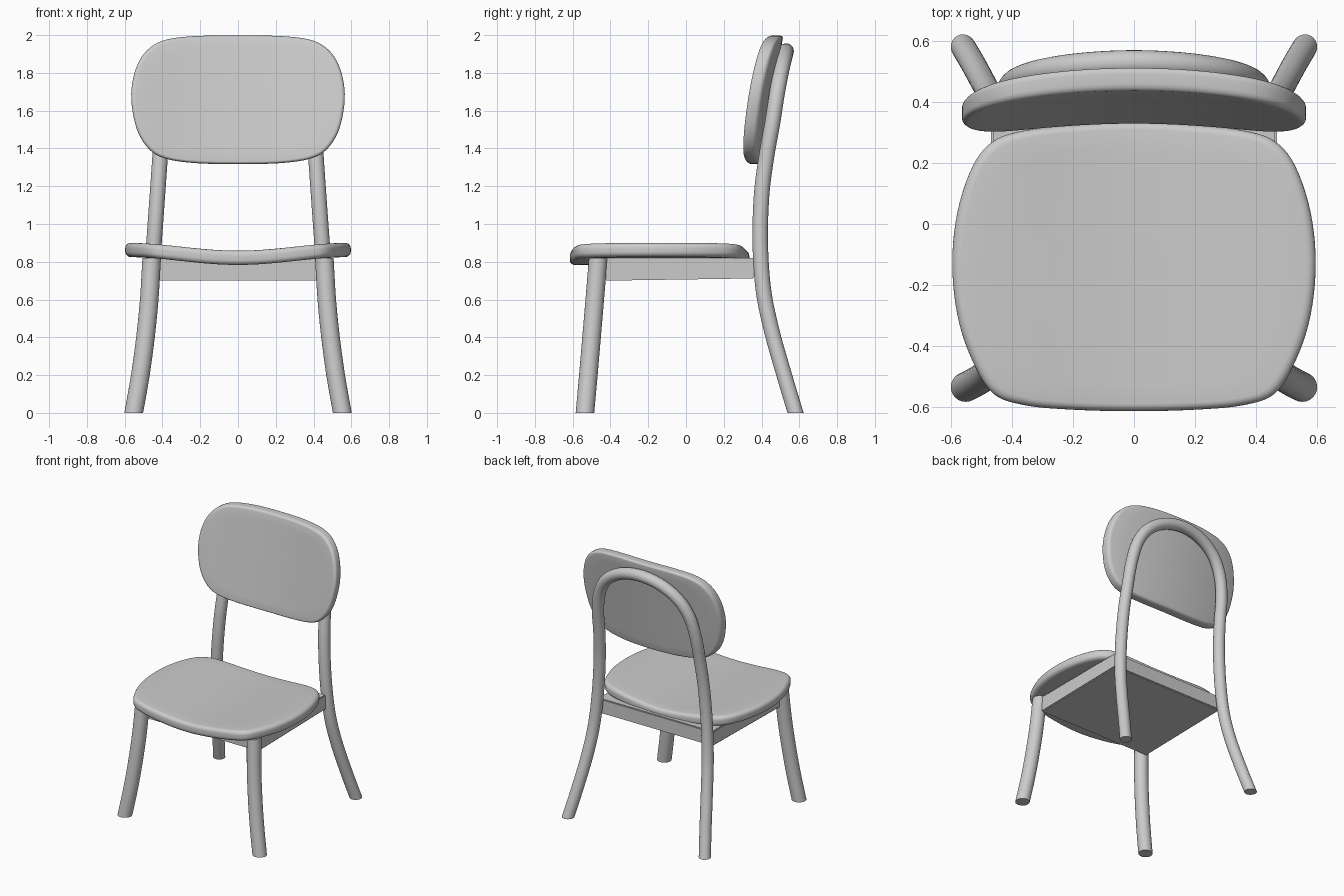
import bpy, bmesh, math
from mathutils import Vector

if "Cube" in bpy.data.objects:
    bpy.data.objects.remove(bpy.data.objects["Cube"])


def finish(name, bm):
    bmesh.ops.recalc_face_normals(bm, faces=bm.faces)
    me = bpy.data.meshes.new(name)
    bm.to_mesh(me)
    bm.free()
    ob = bpy.data.objects.new(name, me)
    bpy.context.collection.objects.link(ob)
    bpy.ops.object.select_all(action='DESELECT')
    ob.select_set(True)
    bpy.context.view_layer.objects.active = ob
    bpy.ops.object.shade_smooth_by_angle(angle=math.radians(40))
    return ob


def spline(pts, steps, closed=False):
    """Catmull-Rom curve through the points."""
    p = [Vector(q) for q in pts]
    n = len(p)
    out = []
    for i in range(n if closed else n - 1):
        if closed:
            a, b, c, d = (p[(i + k) % n] for k in (-1, 0, 1, 2))
        else:
            b, c = p[i], p[i + 1]
            a = p[i - 1] if i else 2 * b - c
            d = p[i + 2] if i + 2 < n else 2 * c - b
        for s in range(steps):
            t = s / steps
            out.append(0.5 * (2 * b + (c - a) * t + (2 * a - 5 * b + 4 * c - d) * t * t
                              + (3 * b - a - 3 * c + d) * t ** 3))
    if not closed:
        out.append(p[-1])
    return out


def skin(bm, rings):
    for r0, r1 in zip(rings, rings[1:]):
        for i in range(len(r0)):
            j = (i + 1) % len(r0)
            bm.faces.new((r0[i], r0[j], r1[j], r1[i]))


def tube(name, pts, radius, steps=6, sides=24):
    path = spline(pts, steps)
    bm = bmesh.new()
    rings = []
    for i, c in enumerate(path):
        end = i in (0, len(path) - 1)
        t = (path[min(i + 1, len(path) - 1)] - path[max(i - 1, 0)]).normalized()
        a = t.cross(Vector((0, 1, 0))).normalized()
        b = a.cross(t)
        ring = []
        for k in range(sides):
            ang = 2 * math.pi * k / sides
            v = c + radius * (a * math.cos(ang) + b * math.sin(ang))
            if end:  # cut the end level
                v += t * ((c.z - v.z) / t.z)
            ring.append(bm.verts.new(v))
        rings.append(ring)
    skin(bm, rings)
    bm.faces.new(rings[0])
    bm.faces.new(rings[-1])
    return finish(name, bm)


def panel(name, half, thick, r, warp):
    """Rounded-edge plate from a mirrored half outline, bent by warp(u, v, w)."""
    pts = half + [(-x, y) for x, y in half[-2:0:-1]]
    outline = spline(pts, 5, closed=True)
    mid = Vector((0, (half[0][1] + half[-1][1]) / 2))
    h = thick / 2
    arc = [(r * (1 - math.cos(a)), h - r + r * math.sin(a))
           for a in (math.pi / 2 * k / 5 for k in range(6))]
    flat = [(f * 0.5, h) for f in (0.2, 0.4, 0.6, 0.8, 0.95)]
    upper = arc + flat
    prof = [(i, -w) for i, w in reversed(upper)] + upper
    bm = bmesh.new()
    rings = []
    for inset, w in prof:
        ring = []
        for p in outline:
            d = p - mid
            q = mid + d * (1 - inset / 0.53)
            ring.append(bm.verts.new(warp(q.x, q.y, w)))
        rings.append(ring)
    skin(bm, rings)
    bm.faces.new(rings[0])
    bm.faces.new(rings[-1])
    return finish(name, bm)


# Seat: rounded plate dished across its width
panel("seat",
      [(0, -.615), (.2, -.61), (.36, -.595), (.465, -.555), (.535, -.44), (.58, -.3),
       (.597, -.13), (.58, .04), (.53, .19), (.465, .27), (.37, .305), (.2, .325), (0, .335)],
      0.075, 0.027,
      lambda u, v, w: (u, v, 0.821 + w + 0.021 * (1 - math.cos(math.pi * u / 0.6))))

# Backrest: rounded plate leaning back and wrapping forward at the sides
panel("backrest",
      [(0, 1.317), (.22, 1.322), (.38, 1.345), (.47, 1.395), (.535, 1.50), (.565, 1.66),
       (.548, 1.80), (.495, 1.905), (.40, 1.97), (.24, 1.994), (0, 1.998)],
      0.075, 0.022,
      lambda u, v, w: (u, 0.365 + 0.165 * (v - 1.317) + w - 0.06 * (u / 0.565) ** 2, v))

# Seat frame: solid slab with a slightly sloping underside
bm = bmesh.new()
bmesh.ops.create_cube(bm, size=1)
for v in bm.verts:
    back, top = v.co.y > 0, v.co.z > 0
    v.co = (math.copysign(0.47, v.co.x), 0.36 if back else -0.43,
            0.82 if top else (0.712 if back else 0.70))
edges = [e for e in bm.edges]
bmesh.ops.bevel(bm, geom=edges, offset=0.006, segments=2, affect='EDGES')
finish("seat_frame", bm)

# Front legs: gently splayed round posts
for side, label in ((1, "right"), (-1, "left")):
    tube("front_leg_" + label,
         [(side * .552, -.535, 0), (side * .517, -.517, .2), (side * .49, -.5, .4),
          (side * .47, -.483, .6), (side * .457, -.465, .82)], 0.049)

# Back hoop: one bent tube forming both back legs and the arch
half = [(.56, .58, 0), (.525, .52, .2), (.49, .455, .43), (.465, .41, .65), (.445, .393, .9),
        (.427, .40, 1.15), (.413, .425, 1.35), (.402, .457, 1.53), (.365, .482, 1.69),
        (.285, .505, 1.81), (.155, .523, 1.888)]
tube("back_hoop", half + [(0, .53, 1.915)] + [(-x, y, z) for x, y, z in reversed(half)], 0.041)
